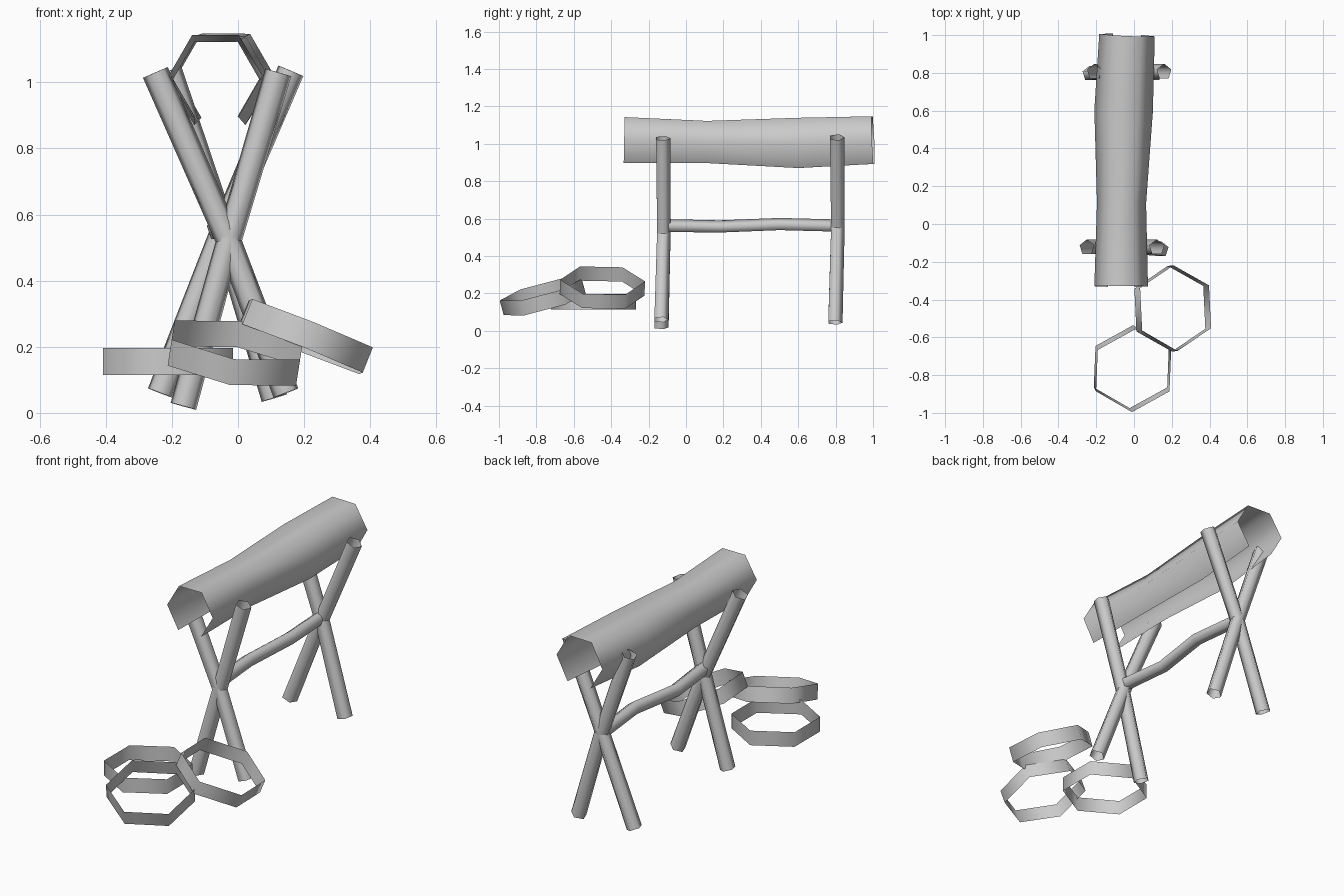
import bpy
import bmesh
from math import cos, sin, tau
from mathutils import Vector

cube = bpy.data.objects.get("Cube")
if cube:
    bpy.data.objects.remove(cube)

grey = bpy.data.materials.new("plain_grey")
grey.use_nodes = True
colour = (0.6, 0.6, 0.6, 1)
grey.diffuse_color = colour
grey.node_tree.nodes["Principled BSDF"].inputs["Base Color"].default_value = colour


def tube(name, path, radii, sides, ref, skip=()):
    """Open-ended thin tube along a path; ref points at the first corner."""
    path = [Vector(p) for p in path]
    bm = bmesh.new()
    rings = []
    for i, p in enumerate(path):
        t = (path[min(i + 1, len(path) - 1)] - path[max(i - 1, 0)]).normalized()
        u = Vector(ref)
        u = (u - t * u.dot(t)).normalized()
        v = t.cross(u)
        rings.append([bm.verts.new(p + radii[i] * (u * cos(k * tau / sides) + v * sin(k * tau / sides)))
                      for k in range(sides)])
    for a, b in zip(rings, rings[1:]):
        for k in range(sides):
            if k not in skip:
                n = (k + 1) % sides
                bm.faces.new((a[k], a[n], b[n], b[k])).smooth = True
    mesh = bpy.data.meshes.new(name)
    bm.to_mesh(mesh)
    bm.free()
    mesh.materials.append(grey)
    obj = bpy.data.objects.new(name, mesh)
    bpy.context.collection.objects.link(obj)
    return obj


# Bark shell: bent hexagonal log with its underside open
tube("log_shell",
     [(-0.068, -0.33, 1.02), (-0.066, 0.11, 1.01), (-0.055, 0.6, 1.005), (-0.037, 1.0, 1.02)],
     [0.142, 0.13, 0.155, 0.147], 6, (1, 0, 0), skip=(1,))

# Crossed legs: top, middle and bottom as (x, z)
legs = {
    "front_leg_a": (-0.13, (-0.25, 1.03), (-0.03, 0.525), (0.145, 0.06)),
    "front_leg_b": (-0.13, (0.122, 1.03), (-0.025, 0.53), (-0.165, 0.02)),
    "back_leg_a": (0.80, (-0.21, 1.035), (-0.04, 0.54), (0.11, 0.045)),
    "back_leg_b": (0.80, (0.16, 1.035), (-0.05, 0.54), (-0.235, 0.06)),
}
for name, (y, *points) in legs.items():
    path = [(x, y + dy, z) for (x, z), dy in zip(points, (0.005, 0.008, -0.005))]
    tube(name, path, [0.043, 0.04, 0.042], 5, (0, 1, 0))

# Wavy rail joining the two leg pairs
tube("cross_rail",
     [(-0.03, -0.13, 0.56), (-0.06, 0.18, 0.555), (-0.025, 0.5, 0.568), (-0.05, 0.8, 0.56)],
     [0.038, 0.036, 0.036, 0.036], 5, (0, 0, 1))

# Three loose hexagonal bands: centre, axis and corner direction
bands = {
    "flat_band": ((-0.212, -0.495, 0.155), (0, 0, 1), (0, 1, 0)),
    "front_band": ((-0.008, -0.766, 0.181), (0.155, -0.27, 1), (0, 1, 0)),
    "side_band": ((0.205, -0.447, 0.231), (0.4, 0.04, 1), (-0.04, 1, 0)),
}
for name, (centre, axis, corner) in bands.items():
    half = Vector(axis).normalized() * 0.041
    tube(name, [Vector(centre) - half, Vector(centre) + half], [0.227, 0.227], 6, corner)
